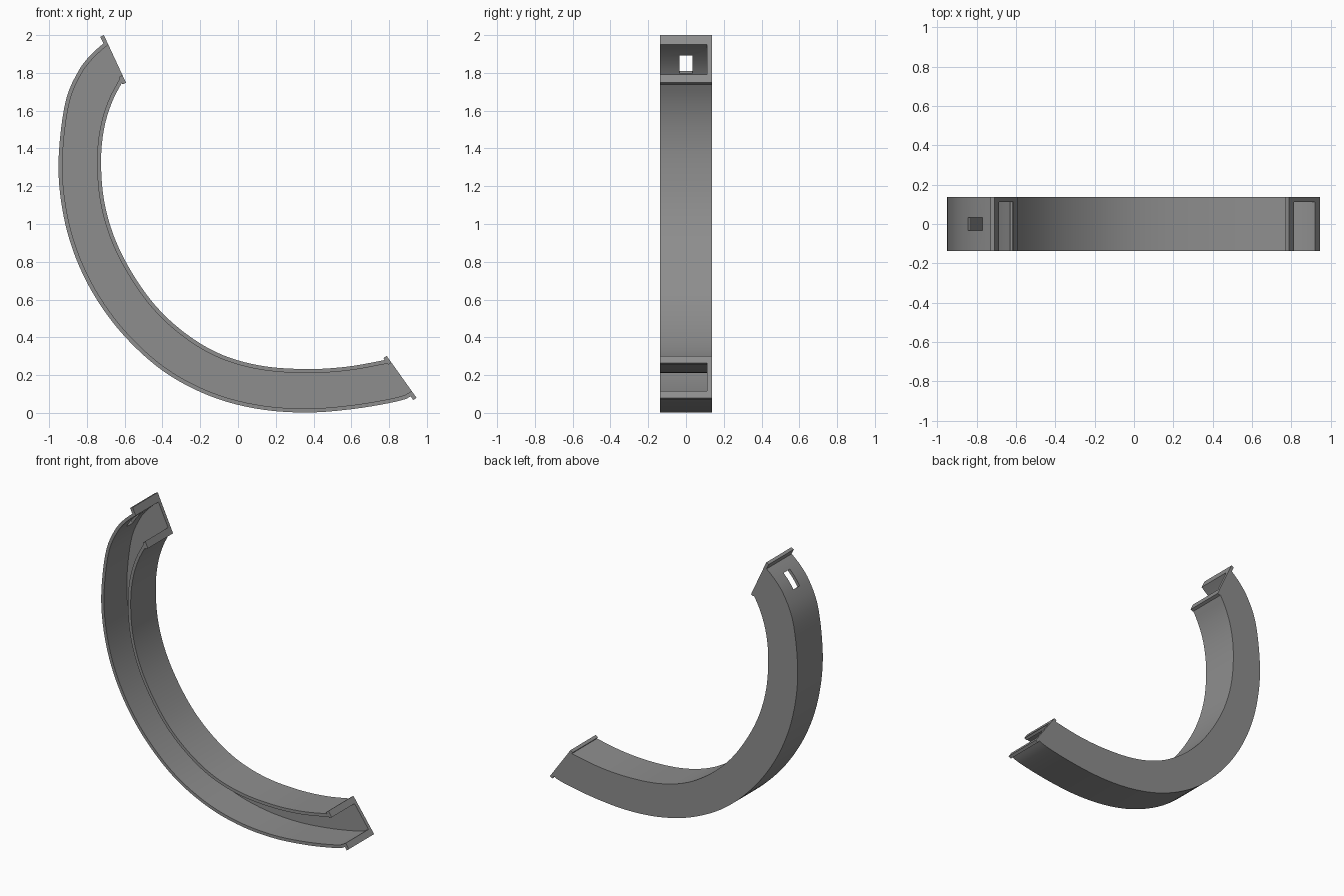
import bpy, bmesh
from mathutils import Vector, Matrix

if "Cube" in bpy.data.objects:
    bpy.data.objects.remove(bpy.data.objects["Cube"])

N = 72            # stations along the channel
WALL = 0.021      # wall thickness
Y0, Y1, YB = -0.137, 0.137, 0.112   # open front, back, inside of back plate

grey = bpy.data.materials.new("grey")
grey.diffuse_color = (0.27, 0.27, 0.27, 1)
grey.use_nodes = True
grey.node_tree.nodes["Principled BSDF"].inputs["Base Color"].default_value = grey.diffuse_color

# Side curves (x, z), from the upper end to the lower end
OUTER = [(-.697, 1.968), (-.77, 1.905), (-.845, 1.81), (-.915, 1.64), (-.95, 1.34),
         (-.932, 1.09), (-.87, .85), (-.76, .62), (-.6, .405), (-.39, .217), (-.15, .09),
         (.10, .022), (.36, .002), (.62, .022), (.86, .065), (.932, .098)]
INNER = [(-.602, 1.77), (-.665, 1.65), (-.708, 1.51), (-.725, 1.34), (-.71, 1.13),
         (-.655, .93), (-.56, .74), (-.43, .56), (-.27, .415), (-.09, .31), (.12, .25),
         (.36, .232), (.58, .245), (.80, .284)]
# End faces: outer corner, inner corner
ENDS = [(Vector((-.71, 2.0)), Vector((-.593, 1.748))),
        (Vector((.945, .08)), Vector((.787, .302)))]


def resample(pts, n):
    """Smooth curve through the points, sampled at even spacing."""
    p = [Vector(q) for q in pts]
    p = [2 * p[0] - p[1]] + p + [2 * p[-1] - p[-2]]
    fine = []
    for a, b, c, d in zip(p, p[1:], p[2:], p[3:]):
        for k in range(30):
            t = k / 30
            fine.append(0.5 * (2 * b + (c - a) * t + (2 * a - 5 * b + 4 * c - d) * t * t
                               + (3 * b - a - 3 * c + d) * t ** 3))
    fine.append(p[-2])
    dist = [0]
    for a, b in zip(fine, fine[1:]):
        dist.append(dist[-1] + (b - a).length)
    out, j = [], 0
    for k in range(n):
        s = dist[-1] * k / (n - 1)
        while j < len(dist) - 2 and dist[j + 1] < s:
            j += 1
        out.append(fine[j].lerp(fine[j + 1], (s - dist[j]) / (dist[j + 1] - dist[j])))
    return out


def offset(pts, d):
    """Parallel curve, with its ends slid onto the end faces."""
    out = []
    for k, p in enumerate(pts):
        t = (pts[min(k + 1, N - 1)] - pts[max(k - 1, 0)]).normalized()
        q = p + Vector((-t.y, t.x)) * d
        if k in (0, N - 1):
            a, b = ENDS[0 if k == 0 else 1]
            n = Vector(((b - a).y, -(b - a).x))
            q += t * ((a - q).dot(n) / t.dot(n))
        out.append(q)
    return out


def finish(bm, name):
    bmesh.ops.recalc_face_normals(bm, faces=bm.faces[:])
    me = bpy.data.meshes.new(name)
    bm.to_mesh(me)
    bm.free()
    me.materials.append(grey)
    ob = bpy.data.objects.new(name, me)
    bpy.context.collection.objects.link(ob)
    return ob


# Curved channel, open to the front
o, i = resample(OUTER, N), resample(INNER, N)
o, i, o_in, i_in = offset(o, 0), offset(i, 0), offset(o, WALL), offset(i, -WALL)
bm = bmesh.new()
rings = []
for a, b, c, d in zip(o, i, o_in, i_in):
    section = [(a, Y0), (a, Y1), (b, Y1), (b, Y0), (d, Y0), (d, YB), (c, YB), (c, Y0)]
    rings.append([bm.verts.new((p.x, y, p.y)) for p, y in section])
for r, s in zip(rings, rings[1:]):
    for k in range(8):
        m = (k + 1) % 8
        bm.faces.new((r[k], r[m], s[m], s[k]))
for r in (rings[0], rings[-1]):
    for quad in ((0, 1, 6, 7), (1, 2, 5, 6), (2, 3, 4, 5)):
        bm.faces.new([r[k] for k in quad])
channel = finish(bm, "curved_channel")

# Rectangular slot through the outer wall near the upper end
bm = bmesh.new()
bmesh.ops.create_cube(bm, size=1)
bmesh.ops.scale(bm, vec=(0.121, 0.068, 0.12), verts=bm.verts[:])
t = Vector((0.62, 0, 0.785)).normalized()
rot = Matrix((t, (0, 1, 0), t.cross(Vector((0, 1, 0))))).transposed()
bmesh.ops.rotate(bm, matrix=rot, verts=bm.verts[:])
bmesh.ops.translate(bm, vec=(-0.808, 0, 1.857), verts=bm.verts[:])
cutter = finish(bm, "slot_cutter")
cutter.hide_render = True
cutter.hide_set(True)
mod = channel.modifiers.new("slot", 'BOOLEAN')
mod.operation = 'DIFFERENCE'
mod.solver = 'EXACT'
mod.object = cutter
dg = bpy.context.evaluated_depsgraph_get()
cut_mesh = bpy.data.meshes.new_from_object(channel.evaluated_get(dg))
channel.modifiers.clear()
channel.data = cut_mesh
bpy.data.objects.remove(cutter)

bpy.context.view_layer.objects.active = channel
channel.select_set(True)
bpy.ops.object.shade_smooth_by_angle(angle=0.5)

# U-shaped flange on each end
for name, (a, b) in zip(("upper_flange", "lower_flange"), ENDS):
    length, d = (b - a).length, (b - a).normalized()
    n = Vector((-abs(d.y), -abs(d.x))) * 0.021
    e = 0.043
    outline = [(0, Y0), (0, Y1), (length, Y1), (length, Y0),
               (length - e, Y0), (length - e, YB), (e, YB), (e, Y0)]
    bm = bmesh.new()
    face_v, back_v = [], []
    for s, y in outline:
        p = a + d * s
        face_v.append(bm.verts.new((p.x, y, p.y)))
        back_v.append(bm.verts.new((p.x + n.x, y, p.y + n.y)))
    for ring in (face_v, back_v):
        for quad in ((0, 1, 6, 7), (1, 2, 5, 6), (2, 3, 4, 5)):
            bm.faces.new([ring[k] for k in quad])
    for k in range(8):
        m = (k + 1) % 8
        bm.faces.new((face_v[k], face_v[m], back_v[m], back_v[k]))
    finish(bm, name)
